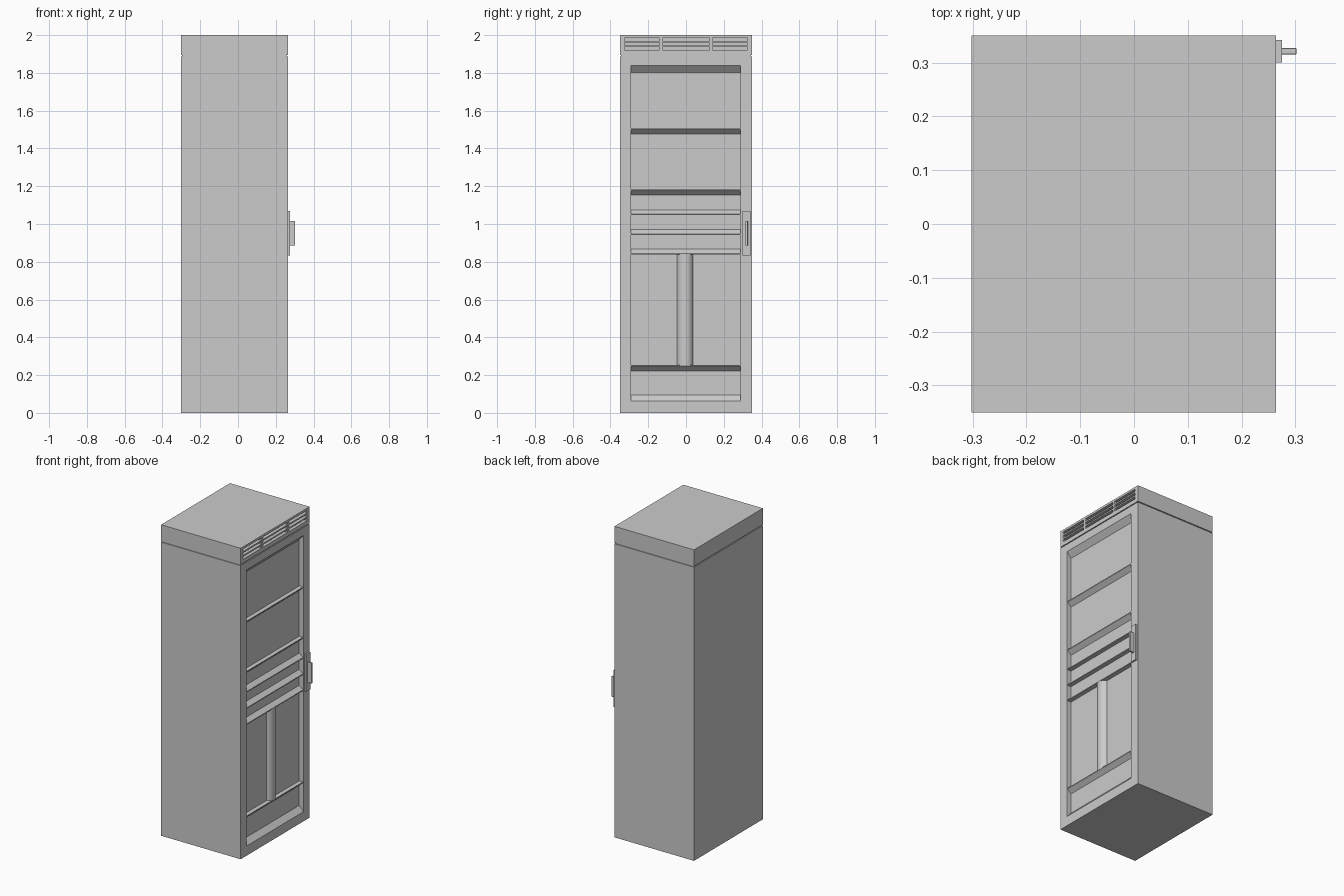
import bpy

if "Cube" in bpy.data.objects:
    bpy.data.objects.remove(bpy.data.objects["Cube"])

FRONT, BACK, PANEL = 0.264, -0.302, 0.234


def mesh_object(name, verts, faces):
    me = bpy.data.meshes.new(name)
    me.from_pydata(verts, [], faces)
    ob = bpy.data.objects.new(name, me)
    bpy.context.collection.objects.link(ob)
    return ob


def prism(name, profile, y0, y1):
    """Extrude an x-z profile along y."""
    n = len(profile)
    verts = [(x, y, z) for y in (y0, y1) for x, z in profile]
    faces = [tuple(range(n)), tuple(range(2 * n - 1, n - 1, -1))]
    faces += [(i, i + n, (i + 1) % n + n, (i + 1) % n) for i in range(n)]
    return mesh_object(name, verts, faces)


def box(name, x0, x1, y0, y1, z0, z1):
    return prism(name, [(x0, z0), (x1, z0), (x1, z1), (x0, z1)], y0, y1)


def cut(target, cutter):
    cutter.hide_render = True
    bpy.context.view_layer.objects.active = target
    mod = target.modifiers.new("cut", 'BOOLEAN')
    mod.object, mod.operation, mod.solver = cutter, 'DIFFERENCE', 'EXACT'
    bpy.ops.object.modifier_apply(modifier=mod.name)
    bpy.data.objects.remove(cutter)


# Cabinet with the recessed door window; top and bottom reveals are sloped
cabinet = box("cabinet", BACK, FRONT, -0.35, 0.35, 0, 1.888)
cut(cabinet, prism("window_cutter", [(PANEL, 0.095), (FRONT, 0.062), (0.3, 0.062),
                                     (0.3, 1.838), (FRONT, 1.838), (PANEL, 1.803)], -0.29, 0.288))

# Shadow gap and top housing
box("shadow_gap", BACK + 0.006, FRONT - 0.006, -0.344, 0.344, 1.88, 1.9)
housing = box("top_housing", BACK, FRONT, -0.35, 0.35, 1.894, 2.0)

# Three banks of ventilation slots
for y0, y1 in ((-0.325, -0.14), (-0.125, 0.125), (0.14, 0.325)):
    for z in (1.928, 1.953, 1.978):
        cut(housing, box("slot_cutter", FRONT - 0.02, 0.3, y0, y1, z - 0.008, z + 0.008))

# Shelf dividers: flat ledge on one side, sloped face on the other
for i, (z, top, bottom) in enumerate(((1.503, 0.003, 0.027), (1.18, 0.003, 0.027),
                                      (1.05, 0.025, 0.003), (0.945, 0.025, 0.003),
                                      (0.842, 0.025, 0.003), (0.25, 0.003, 0.027))):
    prism(f"shelf_divider_{i + 1}",
          [(PANEL - 0.005, z - bottom), (PANEL, z - bottom), (FRONT - 0.003, z - 0.003),
           (FRONT - 0.003, z + 0.003), (PANEL, z + top), (PANEL - 0.005, z + top)], -0.29, 0.288)

# Rounded column in the tall lower bay
bpy.ops.mesh.primitive_cylinder_add(vertices=32, radius=0.045, depth=0.595,
                                    location=(0.217, -0.005, 0.546))
column = bpy.context.object
column.name = "lower_column"
bpy.ops.object.shade_smooth_by_angle()

# Door handle: backing plate and grip
box("handle_plate", FRONT - 0.002, 0.275, 0.30, 0.342, 0.832, 1.07)
grip = box("handle_grip", 0.27, 0.302, 0.315, 0.327, 0.885, 1.017)
bev = grip.modifiers.new("bevel", 'BEVEL')
bev.width, bev.segments = 0.002, 2
